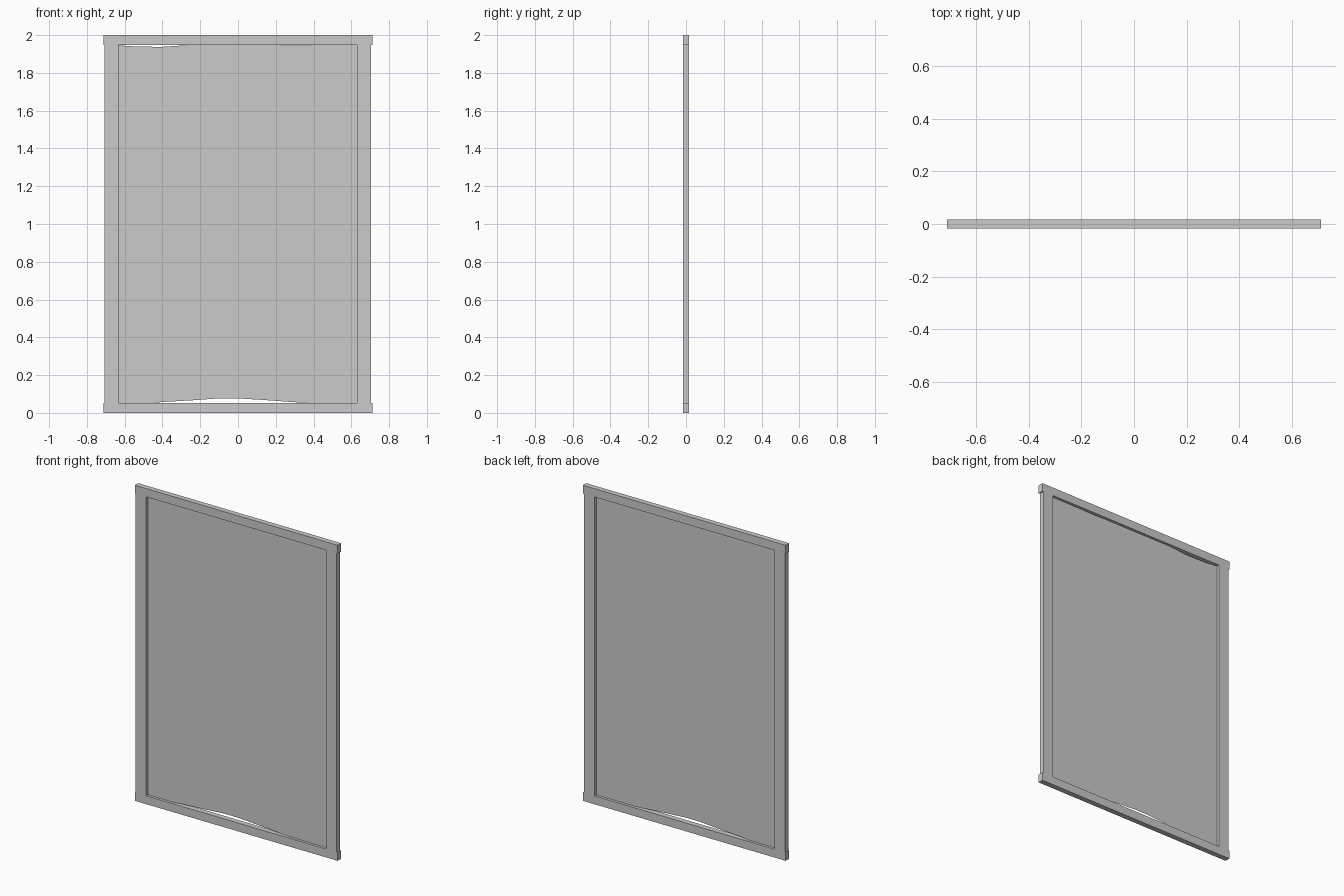
import bpy, bmesh

if "Cube" in bpy.data.objects:
    bpy.data.objects.remove(bpy.data.objects["Cube"])

HALF_W = 0.711    # half length of the rails
RAIL_H = 0.053    # rail height
D = 0.034         # frame depth


def box(name, x0, x1, z0, z1, depth):
    bm = bmesh.new()
    bmesh.ops.create_cube(bm, size=1)
    for v in bm.verts:
        v.co.x = x0 + (v.co.x + 0.5) * (x1 - x0)
        v.co.y *= depth
        v.co.z = z0 + (v.co.z + 0.5) * (z1 - z0)
    return finish(name, bm)


def finish(name, bm):
    mesh = bpy.data.meshes.new(name)
    bm.to_mesh(mesh)
    bm.free()
    ob = bpy.data.objects.new(name, mesh)
    bpy.context.collection.objects.link(ob)
    return ob


# Horizontal rails, slightly wider than the uprights
box("bottom_rail", -HALF_W, HALF_W, 0, RAIL_H, D)
box("top_rail", -HALF_W, HALF_W, 2 - RAIL_H, 2, D)

# Side uprights between the rails
box("left_upright", -0.706, -0.632, RAIL_H, 2 - RAIL_H, D)
box("right_upright", 0.629, 0.703, RAIL_H, 2 - RAIL_H, D)

# Thin recessed panel with uneven top and bottom edges: x, bottom z, top z
edge = [(-0.64, 0.045, 1.947), (-0.55, 0.049, 1.940), (-0.43, 0.054, 1.938),
        (-0.40, 0.058, 1.938), (-0.25, 0.066, 1.948), (-0.10, 0.077, 1.955),
        (0.00, 0.077, 1.953), (0.20, 0.064, 1.947), (0.29, 0.057, 1.945),
        (0.35, 0.054, 1.945), (0.43, 0.052, 1.948), (0.55, 0.048, 1.951),
        (0.64, 0.045, 1.953)]
bm = bmesh.new()
cols = [(bm.verts.new((x, 0, lo)), bm.verts.new((x, 0, hi))) for x, lo, hi in edge]
for (a, b), (c, d) in zip(cols, cols[1:]):
    bm.faces.new((a, c, d, b))
finish("panel", bm)
